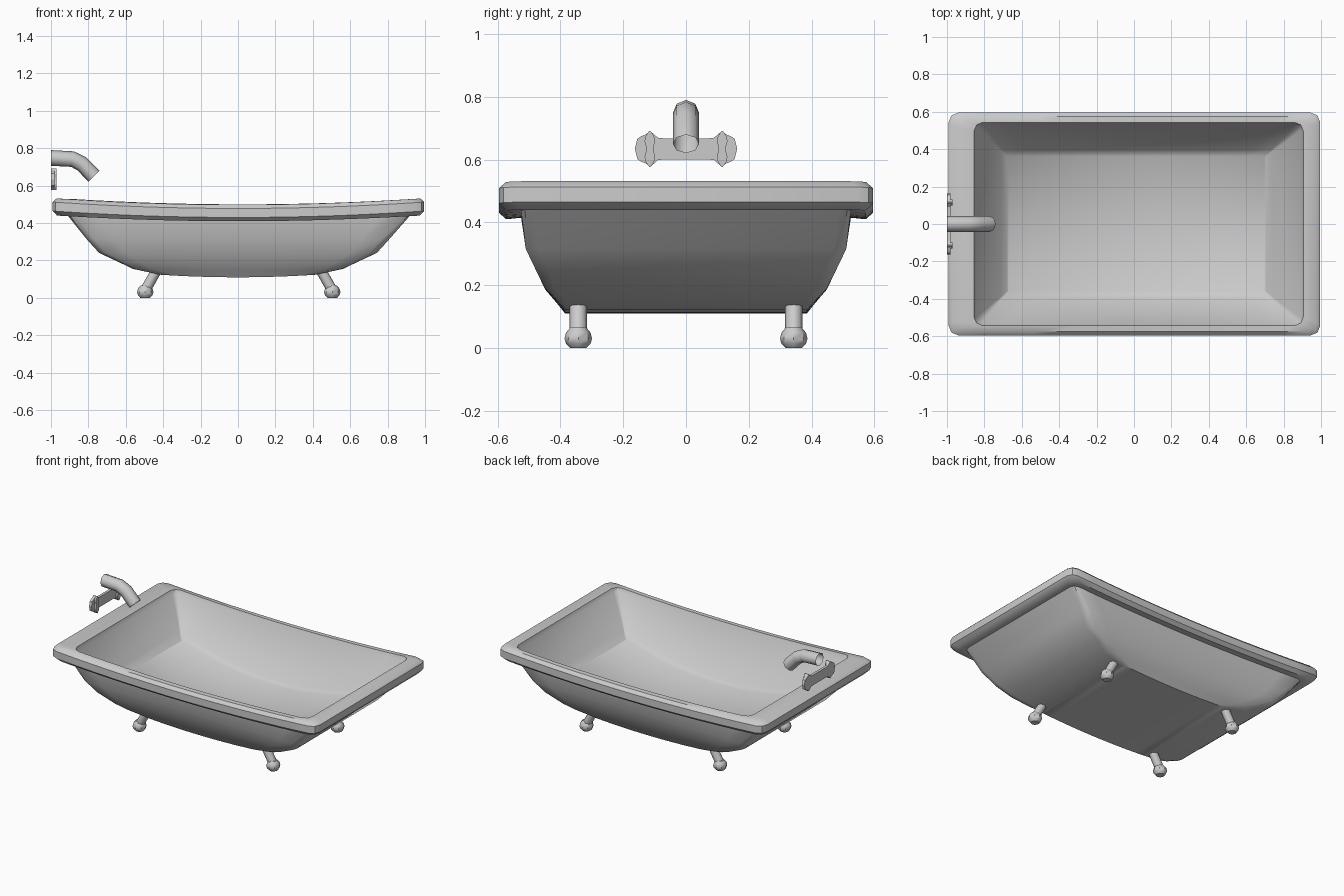
import bpy, bmesh, math
from mathutils import Vector

if "Cube" in bpy.data.objects:
    bpy.data.objects.remove(bpy.data.objects["Cube"])


def finish(name, bm, angle=35):
    bmesh.ops.recalc_face_normals(bm, faces=bm.faces)
    me = bpy.data.meshes.new(name)
    bm.to_mesh(me)
    bm.free()
    ob = bpy.data.objects.new(name, me)
    bpy.context.collection.objects.link(ob)
    smooth(ob, angle)
    return ob


def smooth(ob, angle=35):
    bpy.ops.object.select_all(action='DESELECT')
    ob.select_set(True)
    bpy.context.view_layer.objects.active = ob
    bpy.ops.object.shade_smooth_by_angle(angle=math.radians(angle))


def ring(bm, cx, hx, hy, r, z, lift, seg=14, arc=2):
    """Rounded rectangle, raised towards its ends."""
    half = []
    for k in range(arc + 1):
        a = math.pi / 2 * k / arc
        half.append((-hx + r - r * math.cos(a), -hy + r - r * math.sin(a)))
    right = [(-x, y) for x, y in reversed(half)]
    w = hx - r
    side = [(-w + 2 * w * i / seg, -hy) for i in range(1, seg)]
    half = half + side + right
    pts = half + [(x, -y) for x, y in reversed(half)]
    return [bm.verts.new((cx + x, y, z + lift * x * x)) for x, y in pts]


def cap(bm, vs):
    n = len(vs)
    for i in range(n // 2 - 1):
        bm.faces.new((vs[i], vs[i + 1], vs[n - 2 - i], vs[n - 1 - i]))


# Tub: one loft from the outer bottom, over the rim, to the inner floor
sections = [
    # centre x, half x, half y, corner radius, z, end lift
    (0.00, 0.41, 0.385, 0.02, 0.110, 0.08),
    (0.00, 0.56, 0.413, 0.03, 0.145, 0.03),
    (0.00, 0.635, 0.448, 0.03, 0.186, 0.01),
    (0.00, 0.742, 0.474, 0.04, 0.240, 0.00),
    (0.00, 0.81, 0.510, 0.04, 0.315, 0.00),
    (0.005, 0.915, 0.525, 0.04, 0.415, 0.03),
    (0.0025, 0.97, 0.572, 0.05, 0.410, 0.032),
    (0.0025, 0.993, 0.595, 0.05, 0.430, 0.035),
    (0.0025, 0.993, 0.595, 0.05, 0.478, 0.035),
    (0.0025, 0.973, 0.575, 0.05, 0.498, 0.035),
    (0.025, 0.88, 0.543, 0.045, 0.500, 0.035),
    (0.025, 0.87, 0.533, 0.03, 0.475, 0.035),
    (0.015, 0.725, 0.395, 0.006, 0.190, 0.27),
    (0.013, 0.690, 0.362, 0.006, 0.170, 0.25),
]
bm = bmesh.new()
rings = [ring(bm, *s) for s in sections]
for a, b in zip(rings, rings[1:]):
    n = len(a)
    for i in range(n):
        j = (i + 1) % n
        bm.faces.new((a[i], a[j], b[j], b[i]))
cap(bm, rings[0])
cap(bm, rings[-1])
finish("tub", bm, 40)

# Feet: slanted leg with a ball flattened where it meets the ground
for sx in (-1, 1):
    for sy in (-1, 1):
        tag = ("left" if sx < 0 else "right") + ("_front" if sy < 0 else "_back")
        c = Vector((sx * 0.50 + 0.004, sy * 0.343, 0))
        p, q = c + Vector((0, 0, 0.04)), c + Vector((-sx * 0.062, 0, 0.15))
        bpy.ops.mesh.primitive_cylinder_add(vertices=8, radius=0.028,
                                            depth=(q - p).length,
                                            location=(p + q) / 2)
        leg = bpy.context.object
        leg.name = tag + "_leg"
        leg.rotation_euler = (q - p).to_track_quat('Z', 'Y').to_euler()
        smooth(leg, 50)
        bm = bmesh.new()
        prof = [(0.026, 0.0), (0.039, 0.014), (0.044, 0.03),
                (0.039, 0.049), (0.025, 0.066)]
        loops = [[bm.verts.new(c + Vector((r * math.cos(k * math.pi / 4),
                                           r * math.sin(k * math.pi / 4), z)))
                  for k in range(8)] for r, z in prof]
        for a, b in zip(loops, loops[1:]):
            for i in range(8):
                j = (i + 1) % 8
                bm.faces.new((a[i], a[j], b[j], b[i]))
        bm.faces.new(loops[0])
        bm.faces.new(loops[-1])
        finish(tag + "_ball_foot", bm, 40)

# Spout: open bent tube
bm = bmesh.new()
path = [(-1.0, 0.748, 0), (-0.885, 0.742, 10), (-0.835, 0.717, 32), (-0.77, 0.65, 46)]
loops = []
for x, z, tilt in path:
    t = math.radians(tilt)
    loop = []
    for k in range(8):
        a = 2 * math.pi * k / 8
        u = 0.042 * math.cos(a)
        loop.append(bm.verts.new((x + u * math.sin(t), 0.042 * math.sin(a),
                                  z + u * math.cos(t))))
    loops.append(loop)
for a, b in zip(loops, loops[1:]):
    for i in range(8):
        j = (i + 1) % 8
        bm.faces.new((a[i], a[j], b[j], b[i]))
finish("spout", bm, 50)


def plate(name, outline, x0, x1):
    bm = bmesh.new()
    f = bm.faces.new([bm.verts.new((x0, y, z)) for y, z in outline])
    ext = bmesh.ops.extrude_face_region(bm, geom=[f])
    for v in ext["geom"]:
        if isinstance(v, bmesh.types.BMVert):
            v.co.x = x1
    finish(name, bm, 20)


# Tap bar: knobbed outline mirrored about its centre
ZC = 0.634
q = [(0.075, 0.034), (0.09, 0.036), (0.102, 0.047), (0.115, 0.057), (0.128, 0.046),
     (0.142, 0.041), (0.155, 0.032), (0.163, 0.0)]
lower = [(y, ZC - h) for y, h in q]
upper = [(y, ZC + h) for y, h in reversed(q[:-1])]
right = lower + upper
outline = right + [(-y, z) for y, z in reversed(right)]
plate("tap_bar", outline, -1.0, -0.982)

# Raised wavy ridge on each tap knob
widths = [(-0.057, 0.002), (-0.042, 0.013), (-0.025, 0.017), (-0.01, 0.013),
          (0.01, 0.013), (0.025, 0.017), (0.042, 0.013), (0.057, 0.002)]
for s, tag in ((-1, "front"), (1, "back")):
    c = s * 0.115
    ridge = [(c + w, ZC + h) for h, w in widths] + \
            [(c - w, ZC + h) for h, w in reversed(widths)]
    plate(tag + "_tap_ridge", ridge, -1.0, -0.97)
